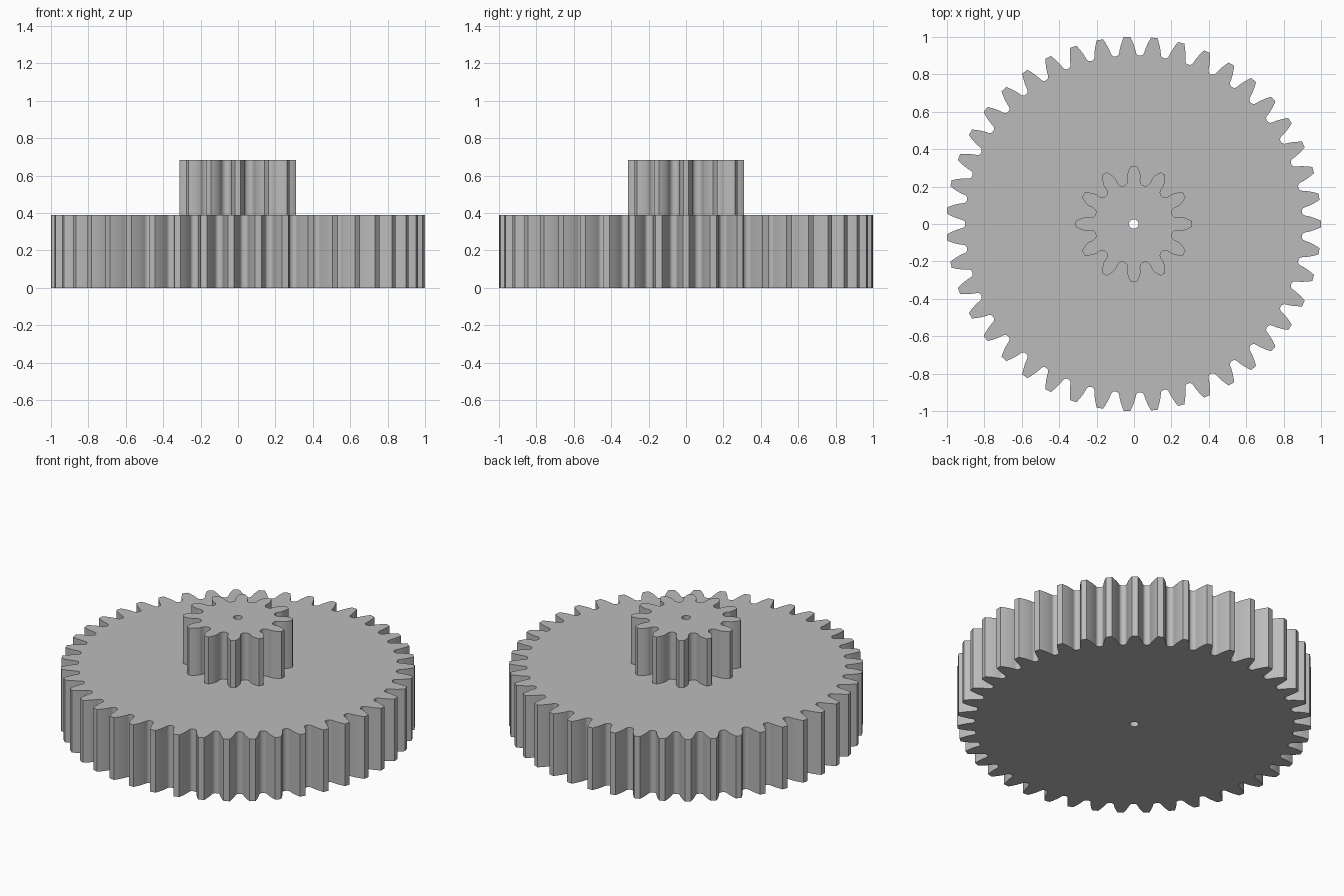
import bpy, bmesh
from math import pi, sin, cos, tan, atan2, hypot, acos, radians

if "Cube" in bpy.data.objects:
    bpy.data.objects.remove(bpy.data.objects["Cube"], do_unlink=True)

MODULE = 2.0015 / 45            # 43 teeth give a tip radius of about 1
PRESSURE = radians(20)
AXIS_X = -0.001
HOLE = 0.026

grey = bpy.data.materials.new("mid_grey")
grey.use_nodes = True
COLOUR = (0.5, 0.5, 0.5, 1)
grey.diffuse_color = COLOUR
grey.node_tree.nodes["Principled BSDF"].inputs["Base Color"].default_value = COLOUR


def half_gap(teeth, steps=10):
    """Half of a tooth space as (radius, angle from its middle), root to tip."""
    pitch = MODULE * teeth / 2
    base = pitch * cos(PRESSURE)
    tip = pitch + MODULE
    depth = 1.25 * MODULE
    fillet = 0.38 * MODULE
    undercut = teeth < 17

    def involute(r):
        a = acos(min(1, base / r))
        return pi / (2 * teeth) - (tan(PRESSURE) - PRESSURE) + tan(a) - a

    # Root fillet swept by the rounded corner of a rack cutter
    v = depth - fillet
    u = pi * MODULE / 4 - depth * tan(PRESSURE) - fillet * (1 - sin(PRESSURE)) / cos(PRESSURE)
    end = v / tan(PRESSURE)
    points = []
    count = 60 if undercut else steps
    for i in range(count + 1):
        t = end * i / count
        k = 1 + fillet / hypot(v, t)
        x, y = pitch - v * k, t * k
        r, a = hypot(x, y), atan2(y, x) - (t - u) / pitch
        if undercut and r > base and a <= involute(r):
            break
        if r > tip - 0.2 * MODULE:
            break
        points.append((r, a))
    if undercut:
        points = points[::3]

    # Involute flank up to the tip
    start = max(points[-1][0], base)
    for i in range(1, steps + 1):
        r = start + (tip - start) * i / steps
        points.append((r, involute(r)))
    return points


def gear(name, teeth, z0, z1):
    gap = half_gap(teeth)
    step = 2 * pi / teeth
    bm = bmesh.new()

    def vert(r, a):
        return bm.verts.new((AXIS_X + r * cos(a), r * sin(a), z0))

    # One wedge per tooth, running from the bore to the outline
    mids, bores, flanks = [], [], []
    for i in range(teeth):
        a = (i - 0.5) * step
        mids.append(vert(gap[0][0], a))
        bores.append(vert(HOLE, a))
        rise = [vert(r, a + g) for r, g in gap]
        fall = [vert(r, a + step - g) for r, g in reversed(gap)]
        flanks.append(rise + fall)
    for i in range(teeth):
        j = (i + 1) % teeth
        bm.faces.new([bores[i], mids[i]] + flanks[i] + [mids[j], bores[j]])

    # Thicken the flat outline
    caps = bm.faces[:]
    new = bmesh.ops.extrude_face_region(bm, geom=caps, use_keep_orig=True)["geom"]
    top = [g for g in new if isinstance(g, bmesh.types.BMVert)]
    bmesh.ops.translate(bm, verts=top, vec=(0, 0, z1 - z0))
    bmesh.ops.recalc_face_normals(bm, faces=bm.faces[:])

    mesh = bpy.data.meshes.new(name)
    bm.to_mesh(mesh)
    bm.free()
    mesh.materials.append(grey)
    obj = bpy.data.objects.new(name, mesh)
    bpy.context.collection.objects.link(obj)
    bpy.ops.object.select_all(action="DESELECT")
    obj.select_set(True)
    bpy.context.view_layer.objects.active = obj
    bpy.ops.object.shade_smooth_by_angle(angle=radians(30))


gear("large_gear", 43, 0, 0.388)
gear("small_pinion", 12, 0.38, 0.682)
